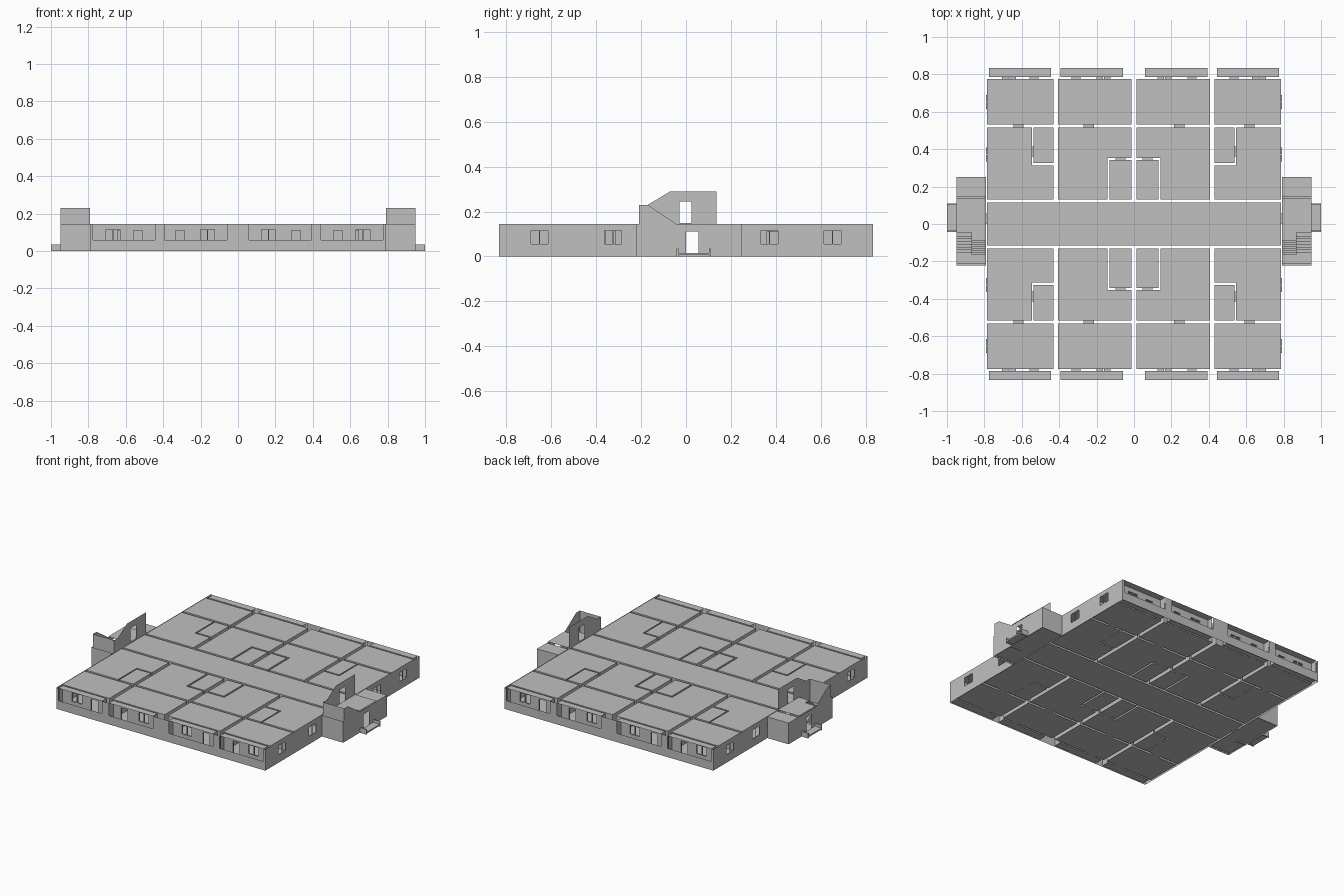
import bpy
import bmesh

cube = bpy.data.objects.get("Cube")
if cube:
    bpy.data.objects.remove(cube, do_unlink=True)

plaster = bpy.data.materials.new("grey_plaster")
plaster.use_nodes = True
GREY = (0.53, 0.53, 0.53, 1)
plaster.diffuse_color = GREY
plaster.node_tree.nodes["Principled BSDF"].inputs["Base Color"].default_value = GREY

FLOOR, CEILING = 0.008, 0.145
SIDE, FRONT = 0.79, 0.833
SIGNS = [(sx, sy) for sx in (1, -1) for sy in (1, -1)]
openings = []    # boxes that cut every wall they cross


def finish(bm, name):
    bmesh.ops.remove_doubles(bm, verts=bm.verts, dist=0.0001)
    bmesh.ops.recalc_face_normals(bm, faces=bm.faces)
    mesh = bpy.data.meshes.new(name)
    bm.to_mesh(mesh)
    bm.free()
    mesh.materials.append(plaster)
    obj = bpy.data.objects.new(name, mesh)
    bpy.context.collection.objects.link(obj)


def face(bm, points):
    bm.faces.new([bm.verts.new(p) for p in points])


def box(bm, xs, ys, zs):
    """Add a closed box between two limits on each axis."""
    verts = bmesh.ops.create_cube(bm, size=1)["verts"]
    for v in verts:
        for i, lim in enumerate((xs, ys, zs)):
            v.co[i] = lim[0] if v.co[i] < 0 else lim[1]


def wall(bm, a, b, z0, z1):
    """Thin wall from plan point a to b, split into cells and pierced by openings."""
    run = 0 if abs(a[0] - b[0]) > abs(a[1] - b[1]) else 1
    fixed = 1 - run
    plane, (u0, u1) = a[fixed], sorted((a[run], b[run]))
    holes = [o for o in openings if o[fixed][0] <= plane <= o[fixed][1]
             and o[run][1] > u0 and o[run][0] < u1 and o[2][1] > z0 and o[2][0] < z1]
    us = sorted({u0, u1} | {u for o in holes for u in o[run] if u0 < u < u1})
    zs = sorted({z0, z1} | {z for o in holes for z in o[2] if z0 < z < z1})
    for ua, ub in zip(us, us[1:]):
        for za, zb in zip(zs, zs[1:]):
            um, zm = (ua + ub) / 2, (za + zb) / 2
            if any(o[run][0] < um < o[run][1] and o[2][0] < zm < o[2][1] for o in holes):
                continue
            corners = [(ua, za), (ub, za), (ub, zb), (ua, zb)]
            face(bm, [(u, plane, z) if run == 0 else (plane, u, z) for u, z in corners])


def room(name, plan):
    """Hollow room: floor, ceiling and pierced walls."""
    bm = bmesh.new()
    for a, b in zip(plan, plan[1:] + plan[:1]):
        wall(bm, a, b, FLOOR, CEILING)
    for z in (FLOOR, CEILING):
        face(bm, [(x, y, z) for x, y in plan])
    finish(bm, name)


def rect(x0, x1, y0, y1):
    return [(x0, y0), (x1, y0), (x1, y1), (x0, y1)]


def opening(sx, sy, xs, ys, zs):
    openings.append((sorted(sx * x for x in xs), sorted(sy * y for y in ys), zs))


def window_pair(sx, sy, run, start, across):
    """Two casements side by side with a slim post between them."""
    for s in (start, start + 0.04):
        span = (s, s + 0.035)
        xs, ys = (span, across) if run == 0 else (across, span)
        opening(sx, sy, xs, ys, (0.055, 0.115))


# Doors and windows of each quarter
DOOR = (FLOOR, 0.11)
for sx, sy in SIGNS:
    for x in (0.63, 0.125):
        window_pair(sx, sy, 0, x, (0.774, 0.785))
    for x in (0.51, 0.285):
        opening(sx, sy, (x, x + 0.05), (0.774, 0.785), DOOR)
    window_pair(sx, sy, 1, 0.615, (0.786, SIDE))
    window_pair(sx, sy, 1, 0.335 if sy > 0 else 0.288, (0.786, SIDE))
    for x in (0.59, 0.215):
        opening(sx, sy, (x, x + 0.055), (0.517, 0.533), DOOR)
    opening(sx, sy, (0.537, 0.545), (0.36, 0.415), DOOR)
    opening(sx, sy, (0.045, 0.1), (0.341, 0.353), DOOR)
for sx in (1, -1):
    opening(sx, 1, (0.786, SIDE), (0.0, 0.055), DOOR)

# Reveals lining the doors and windows
bm = bmesh.new()
for xs, ys, zs in openings:
    thin_x = xs[1] - xs[0] < ys[1] - ys[0]
    for z in zs:
        face(bm, [(x, y, z) for x, y in rect(*xs, *ys)])
    for s in (0, 1):
        a, b = ((xs[0], ys[s]), (xs[1], ys[s])) if thin_x else ((xs[s], ys[0]), (xs[s], ys[1]))
        face(bm, [(*a, zs[0]), (*b, zs[0]), (*b, zs[1]), (*a, zs[1])])
finish(bm, "door_and_window_reveals")

# Balcony fronts and annex doors cut without reveals
for sx, sy in SIGNS:
    for xs in ((0.445, 0.775), (0.06, 0.393)):
        opening(sx, sy, xs, (0.825, 0.84), (0.06, CEILING))
for sx in (1, -1):
    opening(sx, 1, (0.94, 0.96), (0.0, 0.055), DOOR)
    opening(sx, 1, (0.78, 0.8), (-0.03, 0.025), (0.15, 0.245))

# Rooms of each quarter
plans = {
    "outer_bedroom": rect(0.43, 0.786, 0.533, 0.774),
    "inner_bedroom": rect(0.013, 0.406, 0.533, 0.774),
    "outer_living_room": [(0.43, 0.132), (0.786, 0.132), (0.786, 0.517),
                          (0.545, 0.517), (0.545, 0.314), (0.43, 0.314)],
    "inner_living_room": [(0.143, 0.132), (0.406, 0.132), (0.406, 0.517),
                          (0.013, 0.517), (0.013, 0.353), (0.143, 0.353)],
    "outer_bathroom": rect(0.43, 0.537, 0.325, 0.517),
    "inner_bathroom": rect(0.013, 0.131, 0.132, 0.341),
    "outer_balcony": rect(0.445, 0.775, 0.785, FRONT),
    "inner_balcony": rect(0.06, 0.393, 0.785, FRONT),
}
for sx, sy in SIGNS:
    tag = ("left" if sx > 0 else "right") + ("_back" if sy > 0 else "_front")
    for name, plan in plans.items():
        room(name + "_" + tag, [(sx * x, sy * y) for x, y in plan])
room("corridor", rect(-0.786, 0.786, -0.116, 0.116))

# Outer facade
bm = bmesh.new()
corners = rect(-SIDE, SIDE, -FRONT, FRONT)
for a, b in zip(corners, corners[1:] + corners[:1]):
    wall(bm, a, b, 0, CEILING)
finish(bm, "facade")

for sx in (1, -1):
    tag = "left" if sx > 0 else "right"
    inner, outer, mid = sx * SIDE, sx * 0.95, sx * 0.87

    # Stair annex walls
    bm = bmesh.new()
    wall(bm, (outer, -0.222), (outer, 0.25), 0, CEILING)
    wall(bm, (inner, -0.222), (outer, -0.222), 0, CEILING)
    wall(bm, (inner, 0.25), (outer, 0.25), 0, CEILING)
    wall(bm, (inner, -0.21), (outer, -0.21), 0, 0.23)
    face(bm, [(outer, y, z) for y, z in
              ((-0.21, CEILING), (-0.045, CEILING), (-0.17, 0.23), (-0.21, 0.23))])
    wall(bm, (inner, -0.07), (inner, 0.135), CEILING, 0.29)
    face(bm, [(inner, y, z) for y, z in
              ((-0.21, CEILING), (-0.07, CEILING), (-0.07, 0.29), (-0.17, 0.23), (-0.21, 0.23))])
    finish(bm, "stair_annex_walls_" + tag)

    # Annex floor, upper landing and rear roof
    bm = bmesh.new()
    for xs, ys, z in (((inner, outer), (-0.222, 0.25), FLOOR),
                      ((inner, outer), (-0.045, 0.137), 0.15),
                      ((inner, mid), (-0.08, -0.045), 0.15),
                      ((inner, outer), (0.145, 0.25), CEILING)):
        face(bm, [(x, y, z) for x, y in rect(*xs, *ys)])
    finish(bm, "annex_slabs_" + tag)

    # Two stair flights around a half landing
    bm = bmesh.new()
    steps = 8
    for i in range(steps):
        rise, y = 0.075 / steps, -0.05 - i * 0.0144
        box(bm, sorted((mid, outer)), (y - 0.0144, y), (i * rise, (i + 1) * rise))
        y = -0.165 + i * 0.0106
        box(bm, sorted((inner, mid)), (y, y + 0.0106), (0.07 + i * rise, 0.075 + (i + 1) * rise))
    box(bm, sorted((inner, outer)), (-0.21, -0.165), (0.07, 0.075))
    finish(bm, "stairs_" + tag)

    # Entrance porch with low side walls
    bm = bmesh.new()
    reach = sorted((outer, sx))
    box(bm, reach, (-0.04, 0.108), (0.006, 0.016))
    for y in (-0.042, 0.102):
        box(bm, reach, (y, y + 0.008), (0, 0.035))
    finish(bm, "porch_" + tag)
